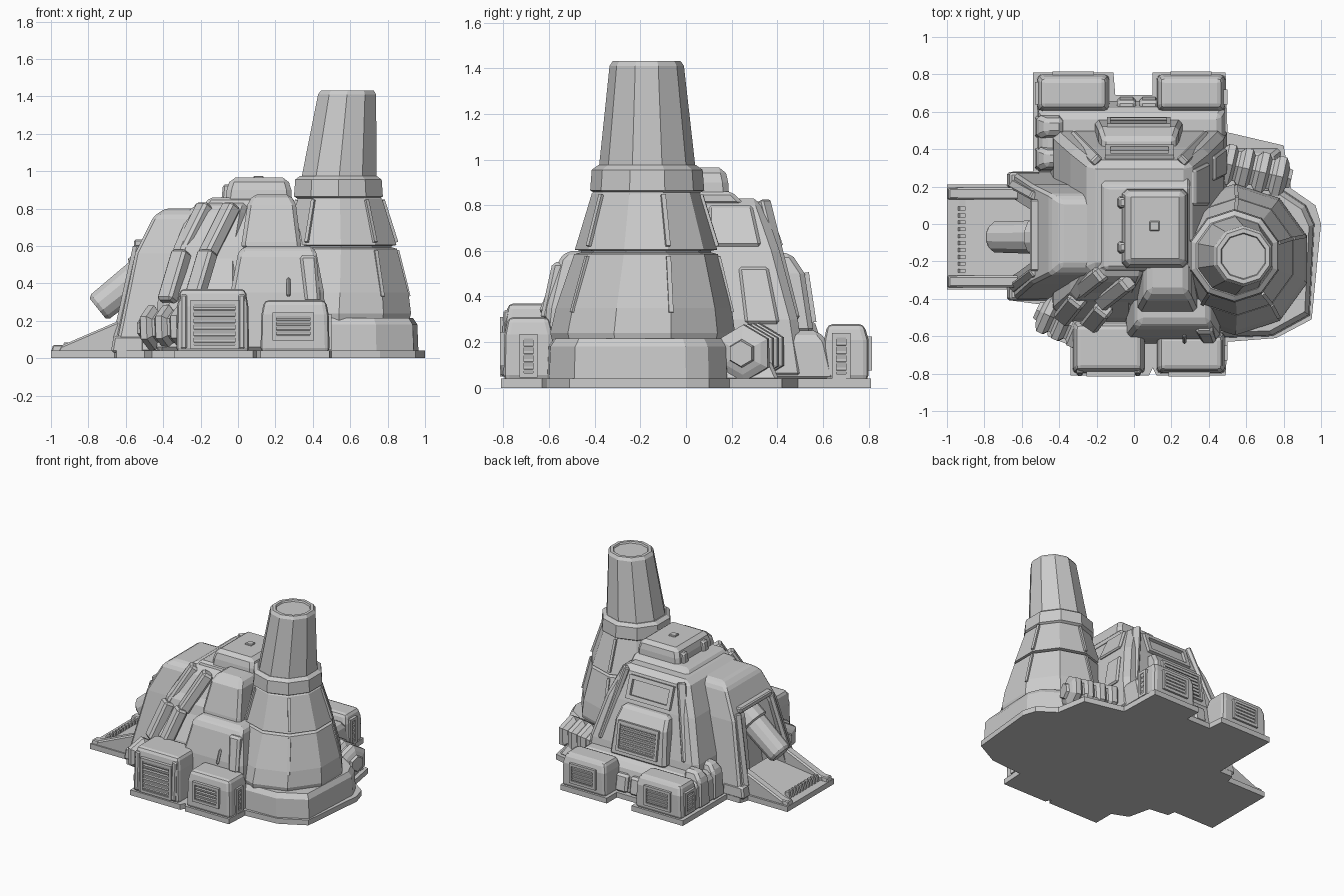
import bpy, bmesh
from math import pi, sin, cos
from mathutils import Matrix, Vector


def finish(name, bm, bevel=0.0, segs=1):
    bmesh.ops.recalc_face_normals(bm, faces=bm.faces)
    me = bpy.data.meshes.new(name)
    bm.to_mesh(me)
    bm.free()
    ob = bpy.data.objects.new(name, me)
    bpy.context.collection.objects.link(ob)
    if bevel:
        m = ob.modifiers.new("bevel", "BEVEL")
        m.width, m.segments, m.limit_method = bevel, segs, "ANGLE"
        m.angle_limit = 0.5
    return ob


def skin(name, rings, bevel=0.0, segs=1):
    """Bridge equal-length rings of points and cap both ends."""
    bm = bmesh.new()
    vs = [[bm.verts.new(p) for p in r] for r in rings]
    n = len(vs[0])
    for a, b in zip(vs, vs[1:]):
        for i in range(n):
            j = (i + 1) % n
            bm.faces.new((a[i], a[j], b[j], b[i]))
    bm.faces.new(vs[0])
    bm.faces.new(vs[-1])
    return finish(name, bm, bevel, segs)


def loft(name, levels, bevel=0.02, segs=1):
    """Stack of rectangles: (z, x0, x1, y0, y1)."""
    return skin(name, [[(a, c, z), (b, c, z), (b, d, z), (a, d, z)]
                       for z, a, b, c, d in levels], bevel, segs)


def lathe(name, rows, n, mat=Matrix(), bevel=0.0):
    """Stack of polygons: (z, radius, cx, cy)."""
    return skin(name, [[mat @ Vector((cx + r * cos(2 * pi * (i + .5) / n),
                                      cy + r * sin(2 * pi * (i + .5) / n), z))
                        for i in range(n)] for z, r, cx, cy in rows], bevel)


def along(p0, p1):
    d = Vector(p1) - Vector(p0)
    return Matrix.Translation(p0) @ d.to_track_quat("Z", "Y").to_matrix().to_4x4(), d.length


def side_prism(name, profile, y0, y1, bevel=0.01):
    return skin(name, [[(x, y, z) for x, z in profile] for y in (y0, y1)], bevel)


def beam(name, p0, p1, w, h, bevel=0.008):
    m, l = along(p0, p1)
    return skin(name, [[m @ Vector((sx * w / 2, sy * h / 2, z)) for sx, sy in
                        ((-1, -1), (1, -1), (1, 1), (-1, 1))] for z in (0, l)], bevel)


def louvre(name, c, w, h, n, turn=0, tilt=0, bar=0.02):
    """Frame with horizontal slats, facing -y before turning."""
    bm = bmesh.new()
    m = Matrix.Translation(c) @ Matrix.Rotation(turn, 4, "Z") @ Matrix.Rotation(tilt, 4, "X")

    def box(x, z, sx, sy, sz, rot=0):
        bmesh.ops.create_cube(bm, size=1, matrix=m @ Matrix.Translation((x, 0, z))
                              @ Matrix.Rotation(rot, 4, "X") @ Matrix.Diagonal((sx, sy, sz, 1)))
    for s in (-1, 1):
        box(s * w / 2, 0, bar, .04, h + bar)
        box(0, s * h / 2, w - bar, .04, bar)
    for i in range(n):
        box(0, h * ((i + .5) / n - .5), w - bar, .025, h / n * .65, .25)
    return finish(name, bm)


def ribbed_pipe(name, p0, p1, r, n):
    m, l = along(p0, p1)
    rows = [(0, r * .45, 0, 0), (.02, r * .5, 0, 0)]
    for i in range(n):
        a, s = .02 + (l - .02) * i / n, (l - .02) / n
        rows += [(a + .01, r * .75, 0, 0), (a + s * .3, r, 0, 0),
                 (a + s * .7, r, 0, 0), (a + s - .005, r * .75, 0, 0)]
    return lathe(name, rows, 6, m)


# ground slab
outline = [(-1, -.35), (-.66, -.35), (-.65, -.41), (-.5, -.43), (-.46, -.6), (-.34, -.65),
           (-.34, -.81), (.08, -.81), (.1, -.77), (.12, -.81), (.49, -.81), (.5, -.63),
           (.76, -.61), (.95, -.51), (1, 0), (.97, .1), (.84, .19), (.8, .42), (.5, .49),
           (.49, .81), (.1, .81), (.1, .69), (-.1, .69), (-.11, .81), (-.54, .81),
           (-.54, .28), (-.65, .28), (-.67, .21), (-1, .21)]
skin("ground_slab", [[(x, y, z) for x, y in outline] for z in (0, .04)])

# chimney pedestal, tapered tower, collar and stack
ped = [(.42, -.61), (.74, -.6), (.94, -.49), (.965, 0), (.92, .1), (.8, .18), (.42, .2)]
skin("chimney_pedestal", [[(.55 + (x - .55) * s, -.19 + (y + .19) * s, z) for x, y in ped]
                          for z, s in ((.03, 1), (.18, .985), (.215, .93))])
X, Y = .55, -.175
lathe("chimney_lower", [(.18, .39, .54, -.19), (.24, .405, .54, -.19), (.35, .385, .545, -.185),
                        (.585, .315, X, Y), (.592, .29, X, Y)], 10)
lathe("chimney_middle", [(.58, .285, X, Y), (.6, .285, X, Y), (.605, .312, X, Y),
                         (.85, .238, .545, Y), (.87, .22, .54, Y)], 10)
lathe("chimney_collar", [(.85, .225, .537, -.17), (.865, .25, .537, -.17),
                         (.955, .243, .537, -.17), (.975, .215, .537, -.17)], 10)
lathe("chimney_stack", [(.96, .212, .54, -.17), (1.41, .163, .583, -.172), (1.432, .148, .585, -.172),
                        (1.432, .125, .585, -.172), (1.42, .12, .585, -.172)], 10)
for i in range(0, 10, 2):
    a = 2 * pi * (i + .5) / 10
    c, s = cos(a), sin(a)
    beam("chimney_seam_low", (.545 + .385 * c, -.185 + .385 * s, .33),
         (X + .316 * c, Y + .316 * s, .575), .02, .02, 0)
    beam("chimney_seam_mid", (X + .31 * c, Y + .31 * s, .62),
         (.545 + .24 * c, Y + .24 * s, .845), .02, .02, 0)

# main hull and roof
loft("main_hull", [(.03, -.45, .5, -.5, .53), (.3, -.43, .48, -.48, .49),
                   (.6, -.34, .4, -.4, .41), (.83, -.24, .3, -.24, .33)], .035)
loft("roof_plinth", [(.8, -.2, .3, -.26, .26), (.86, -.15, .3, -.24, .2)], .015)
loft("roof_box", [(.82, -.07, .29, -.24, .19), (.9, -.06, .285, -.23, .185),
                  (.965, -.04, .265, -.21, .17)], .025)
loft("roof_nub", [(.95, .08, .14, -.04, .02), (.975, .085, .135, -.035, .015)], .004)
for y in (-.16, .08):
    loft("roof_bracket", [(.83, -.09, .0, y, y + .07), (.93, -.08, .0, y + .01, y + .06)], .01)

# stepped blocks at the front
loft("front_lower_block", [(.04, -.06, .47, -.64, -.3), (.35, -.04, .46, -.61, -.3),
                           (.56, .0, .42, -.56, -.3), (.6, .03, .4, -.52, -.3)], .02)
loft("front_upper_block", [(.58, .02, .34, -.47, -.2), (.62, .02, .335, -.465, -.2),
                           (.82, .05, .31, -.41, -.2), (.875, .08, .28, -.36, -.2)], .02)
beam("front_block_rib", (.27, -.635, .33), (.27, -.595, .43), .02, .02)
loft("front_side_rib", [(.3, .36, .44, -.64, -.5), (.55, .33, .42, -.585, -.45)], .015)

# machine boxes on the front and back edges, with louvres
boxes = {"front_large": (-.33, .06, -.8, -.52, .37), "front_small": (.12, .49, -.8, -.58, .31),
         "back_left": (-.52, -.13, .6, .8, .28), "back_right": (.12, .49, .6, .8, .28)}
for k, (a, b, c, d, h) in boxes.items():
    loft(k + "_box", [(.03, a, b, c, d), (h * .75, a + .005, b - .005, c + .005, d),
                      (h, a + .02, b - .02, c + .02, d - .02)], .025, 2)
louvre("front_large_louvre", (-.125, -.795, .18), .24, .24, 7)
louvre("front_small_louvre", (.295, -.795, .17), .2, .13, 5)
for x in (-.325, .195 + .11):
    louvre("back_box_louvre", (x, .795, .15), .2, .13, 5, pi)
for y, h in ((-.69, .17), (.68, .18)):
    louvre("right_box_louvre", (.48, y, .14), .06, h, 5, pi / 2)
louvre("left_box_louvre", (-.51, .7, .14), .1, .15, 5, -pi / 2)
for x in (-.29, .02):
    loft("front_box_strap", [(.05, x - .018, x + .018, -.812, -.6),
                             (.34, x - .018, x + .018, -.80, -.6)], .008)

# rear ledge with rounded tanks and the big sloped vent
loft("rear_ledge", [(.03, -.52, .49, .3, .66), (.2, -.51, .485, .3, .62), (.25, -.48, .46, .3, .58)], .02)
for y in (.28, .45):
    loft("rear_side_tank", [(.03, -.53, -.38, y, y + .14), (.24, -.52, -.38, y + .01, y + .13),
                            (.3, -.47, -.38, y + .03, y + .11)], .02)
for x in (-.09, .03):
    loft("rear_centre_pad", [(.04, x, x + .1, .55, .68), (.17, x, x + .1, .55, .66)], .015)
loft("rear_vent_box", [(.24, -.21, .26, .36, .56), (.5, -.19, .24, .36, .52),
                       (.59, -.17, .22, .34, .46)], .02)
louvre("rear_vent_louvre", (.025, .535, .395), .32, .2, 7, pi, -.15)
louvre("rear_upper_frame", (.03, .378, .7), .34, .14, 0, pi, -.33, .03)
for s in (-1, 1):
    beam("rear_corner_rib", (.03 + s * .36, .47, .3), (.03 + s * .23, .34, .82), .06, .04)
loft("right_lower_panel", [(.28, .4, .5, .26, .41), (.53, .36, .435, .23, .36)], .012)
loft("right_upper_panel", [(.62, .3, .41, .1, .33), (.8, .25, .33, .1, .29)], .012)

# gun bay on the left, opening cut through its sloped face
bay = loft("bay_housing", [(.03, -.66, -.1, -.41, .28), (.12, -.64, -.1, -.4, .27),
                           (.56, -.55, -.1, -.32, .21), (.76, -.45, -.1, -.27, .16),
                           (.8, -.39, -.1, -.22, .12)], .015)
cut = loft("bay_cutter", [(.06, -.95, -.45, -.28, .14), (.6, -.95, -.41, -.2, .07)], 0)
cut.hide_render = True
cut.hide_set(True)
m = bay.modifiers.new("opening", "BOOLEAN")
m.object, m.operation, m.solver = cut, "DIFFERENCE", "EXACT"
for a, b in ((-.34, -.255), (.21, .15)):
    beam("bay_frame_post", (-.645, a, .1), (-.535, b, .6), .05, .04)
beam("bay_frame_lintel", (-.53, -.25, .615), (-.53, .13, .615), .05, .04)
for y in (-.36, .24):
    loft("bay_foot", [(.03, -.68, -.5, y - .05, y + .04), (.12, -.665, -.5, y - .045, y + .035)], .012)
mat, l = along((-.42, -.07, .53), (-.75, -.07, .265))
lathe("bay_barrel", [(0, .11, 0, 0), (.13, .11, 0, 0), (.14, .092, 0, 0), (l - .02, .085, 0, 0),
                     (l, .07, 0, 0)], 12, mat)

# loading ramp
side_prism("ramp_floor", [(-.95, .03), (-.5, .03), (-.5, .11), (-.9, .06)], -.3, .16)
for y in (-.34, .13):
    side_prism("ramp_rail", [(-.97, .03), (-.58, .03), (-.58, .22), (-.66, .19), (-.95, .065)], y, y + .065)
    loft("ramp_corner", [(.03, -1, -.92, y, y + .065), (.07, -.99, -.92, y + .005, y + .06)], .006)
for i in range(10):
    y = -.26 + i * .037
    loft("ramp_tooth", [(.04, -.94, -.9, y, y + .02), (.085, -.93, -.9, y, y + .02)], 0)

# buttress on the front left corner, with stepped ribs
loft("corner_buttress", [(.03, -.44, .0, -.56, -.1), (.35, -.39, .0, -.5, -.1), (.55, -.33, .0, -.41, -.1),
                         (.78, -.22, .04, -.31, -.1), (.84, -.18, .06, -.26, -.1)], .03)
for dx, dy in ((0, 0), (.14, -.05)):
    beam("buttress_rib_low", (-.38 + dx, -.5 + dy, .3), (-.3 + dx, -.4 + dy, .57), .1, .08, .015)
    beam("buttress_rib_high", (-.31 + dx, -.37 + dy, .54), (-.17 + dx, -.26 + dy, .82), .09, .08, .015)

# ribbed pipes at two corners
ribbed_pipe("front_pipe", (-.52, -.46, .16), (-.26, -.58, .17), .12, 3)
ribbed_pipe("back_pipe", (.84, .24, .15), (.46, .33, .16), .125, 4)
loft("back_pipe_bed", [(.03, .42, .79, .1, .41), (.12, .42, .74, .1, .37)], .015)
